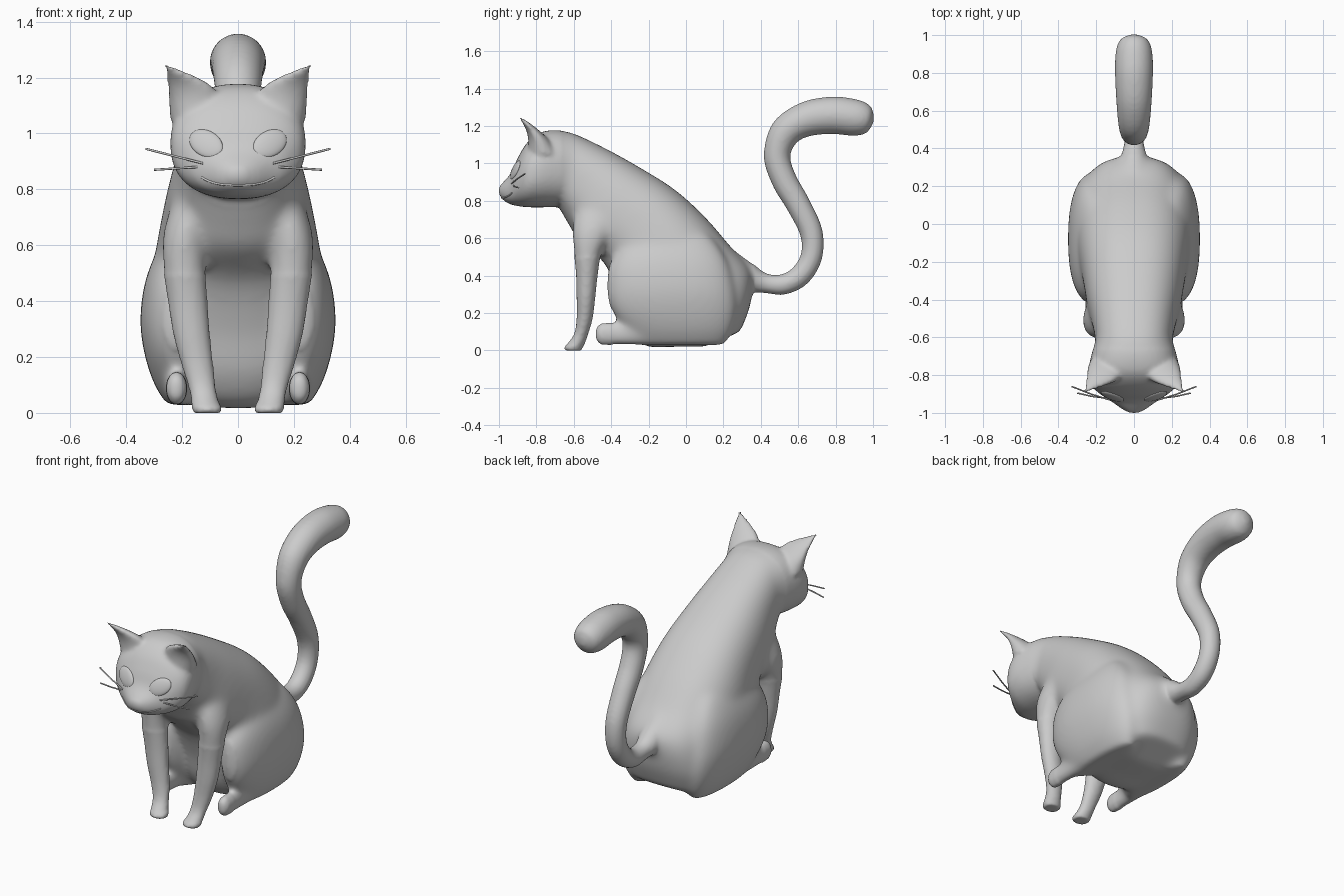
import bpy, bmesh, math
from mathutils import Vector, Quaternion

bm = bmesh.new()


def spline(a, b, c, d, t):
    return 0.5 * (2 * b + (c - a) * t + (2 * a - 5 * b + 4 * c - d) * t * t + (3 * b - a - 3 * c + d) * t ** 3)


def loft(sections, power=2.0, n=32, steps=5):
    """Closed skin through rings (centre, half-axis u, half-axis v), smoothly interpolated."""
    S = [[Vector(p) for p in s] for s in sections]
    S = [S[0]] + S + [S[-1]]
    rows = []
    for i in range(1, len(S) - 2):
        for k in range(steps):
            rows.append([spline(S[i - 1][j], S[i][j], S[i + 1][j], S[i + 2][j], k / steps) for j in range(3)])
    rows.append(S[-1])
    rings = []
    for c, u, v in rows:
        ring = []
        for k in range(n):
            a = 2 * math.pi * k / n
            ca, sa = math.cos(a), math.sin(a)
            ring.append(bm.verts.new(c + u * math.copysign(abs(ca) ** (2 / power), ca)
                                     + v * math.copysign(abs(sa) ** (2 / power), sa)))
        rings.append(ring)
    faces = [bm.faces.new(rings[0]), bm.faces.new(rings[-1])]
    for r, q in zip(rings, rings[1:]):
        for k in range(n):
            m = (k + 1) % n
            faces.append(bm.faces.new((r[k], r[m], q[m], q[k])))
    bmesh.ops.recalc_face_normals(bm, faces=faces)


# torso: back point (y, z), belly point (y, z), half width
torso = [(-0.66, 1.17, -0.70, 0.80, 0.19), (-0.60, 1.16, -0.665, 0.74, 0.20),
         (-0.43, 1.08, -0.625, 0.67, 0.22), (-0.25, 0.98, -0.57, 0.585, 0.248),
         (-0.06, 0.86, -0.44, 0.47, 0.275), (0.10, 0.715, -0.36, 0.30, 0.302),
         (0.23, 0.565, -0.31, 0.13, 0.315), (0.35, 0.42, -0.22, 0.025, 0.29),
         (0.345, 0.25, -0.05, 0.02, 0.265), (0.29, 0.10, 0.10, 0.02, 0.20)]
loft([((0, (a + c) / 2, (b + d) / 2), (w, 0, 0), (0, (a - c) / 2, (b - d) / 2))
      for a, b, c, d, w in torso], 2.4, 48)

# head: y, centre z, half width, half height
head = [(-0.58, 0.96, 0.19, 0.19), (-0.68, 0.972, 0.222, 0.205), (-0.78, 0.965, 0.242, 0.20),
        (-0.85, 0.938, 0.230, 0.172), (-0.90, 0.90, 0.18, 0.128), (-0.935, 0.865, 0.125, 0.085),
        (-0.975, 0.852, 0.07, 0.05), (-1.0, 0.855, 0.025, 0.02)]
loft([((0, y, z), (w, 0, 0), (0, 0, h)) for y, z, w, h in head], 2.3, 48)

# tail: y, z, radius along an S-shaped path
tail = [(0.24, 0.42, 0.11), (0.33, 0.39, 0.08), (0.42, 0.36, 0.053), (0.52, 0.353, 0.055), (0.61, 0.40, 0.058),
        (0.67, 0.50, 0.058), (0.67, 0.63, 0.061), (0.60, 0.78, 0.065), (0.525, 0.91, 0.068),
        (0.487, 1.04, 0.071), (0.53, 1.165, 0.083), (0.64, 1.235, 0.093), (0.78, 1.257, 0.1),
        (0.90, 1.245, 0.098), (0.965, 1.235, 0.08), (0.99, 1.23, 0.05), (1.003, 1.228, 0.012)]
rings = []
for i, (y, z, r) in enumerate(tail):
    p, q = tail[max(i - 1, 0)], tail[min(i + 1, len(tail) - 1)]
    t = Vector((0, q[0] - p[0], q[1] - p[1])).normalized()
    rings.append(((0, y, z), (r, 0, 0), (0, -t.z * r, t.y * r)))
loft(rings)

# front legs: x, y, z, half width, half depth
leg = [(0.15, -0.42, 0.84, 0.05, 0.09), (0.165, -0.47, 0.74, 0.075, 0.12), (0.19, -0.50, 0.63, 0.08, 0.108),
       (0.192, -0.525, 0.52, 0.076, 0.074), (0.180, -0.53, 0.40, 0.071, 0.058), (0.166, -0.535, 0.28, 0.066, 0.05),
       (0.145, -0.542, 0.17, 0.057, 0.043), (0.128, -0.56, 0.09, 0.049, 0.038), (0.118, -0.585, 0.04, 0.049, 0.046),
       (0.111, -0.601, 0.018, 0.056, 0.05), (0.11, -0.603, -0.001, 0.05, 0.045)]
# ears: x, y, z, half width, half depth
ear = [(0.142, -0.76, 1.05, 0.10, 0.085), (0.153, -0.785, 1.12, 0.095, 0.058), (0.173, -0.815, 1.17, 0.08, 0.037),
       (0.205, -0.845, 1.205, 0.052, 0.024), (0.237, -0.87, 1.23, 0.026, 0.014), (0.264, -0.892, 1.25, 0.006, 0.006)]
# thighs: height slices of a rounded haunch
thigh = [(0.17, -0.04, 0.68, 0.03, 0.08), (0.19, -0.08, 0.60, 0.086, 0.22), (0.21, -0.09, 0.48, 0.120, 0.31),
         (0.22, -0.08, 0.34, 0.130, 0.34), (0.218, -0.065, 0.22, 0.119, 0.335),
         (0.205, -0.04, 0.11, 0.098, 0.29), (0.19, -0.03, 0.028, 0.065, 0.24)]
# hind feet: y, half width, half height
foot = [(0.0, 0.06, 0.06), (-0.2, 0.045, 0.06), (-0.42, 0.038, 0.06), (-0.46, 0.034, 0.054), (-0.483, 0.018, 0.03)]
for s in (1, -1):
    for part, power in ((leg, 2), (ear, 2), (thigh, 2.3)):
        loft([((s * x, y, z), (w, 0, 0), (0, d, 0)) for x, y, z, w, d in part], power)
    loft([((s * 0.22, y, 0.088), (w, 0, 0), (0, 0, h)) for y, w, h in foot])

# fuse everything into one soft skin
me = bpy.data.meshes.new("cat_body")
bm.to_mesh(me)
bm.free()
body = bpy.data.objects.new("cat_body", me)
bpy.context.collection.objects.link(body)
rm = body.modifiers.new("fuse", 'REMESH')
rm.mode = 'VOXEL'
rm.voxel_size = 0.011
sm = body.modifiers.new("soften", 'SMOOTH')
sm.factor = 0.5
sm.iterations = 6
bpy.context.view_layer.objects.active = body
body.select_set(True)
bpy.ops.object.convert(target='MESH')
# melt haunches and shoulders into the trunk more strongly
trunk = body.vertex_groups.new(name="trunk")
trunk.add([v.index for v in body.data.vertices
           if -0.66 < v.co.y < 0.36 and v.co.z > 0.0 and (v.co.z > 0.5 or v.co.y > -0.40)], 1.0, 'REPLACE')
sm = body.modifiers.new("melt", 'SMOOTH')
sm.factor = 0.5
sm.iterations = 45
sm.vertex_group = "trunk"
bpy.ops.object.convert(target='MESH')
bpy.ops.object.shade_smooth()
bpy.context.view_layer.update()


def on_face(x, z):
    ok, p, n, _ = body.ray_cast(Vector((x, -2, z)), Vector((0, 1, 0)))
    return p, n


def strand(name, pts, r):
    cu = bpy.data.curves.new(name, 'CURVE')
    cu.dimensions = '3D'
    cu.bevel_depth = r
    cu.bevel_resolution = 2
    cu.use_fill_caps = True
    sp = cu.splines.new('POLY')
    sp.points.add(len(pts) - 1)
    for q, p in zip(sp.points, pts):
        q.co = (*p, 1)
    ob = bpy.data.objects.new(name, cu)
    bpy.context.collection.objects.link(ob)


# mouth line
strand("mouth", [on_face(0.13 * i / 12, 0.815 + 0.028 * (abs(i) / 12) ** 3)[0] for i in range(-12, 13)], 0.004)

for s, side in ((1, "left"), (-1, "right")):
    # almond eye lying on the face
    p, n = on_face(s * 0.115, 0.965)
    bpy.ops.mesh.primitive_uv_sphere_add(segments=32, ring_count=16, location=p - n * 0.004)
    eye = bpy.context.object
    eye.name = side + "_eye"
    eye.rotation_mode = 'QUATERNION'
    eye.rotation_quaternion = n.to_track_quat('Z', 'Y') @ Quaternion((0, 0, 1), s * 0.55)
    eye.scale = (0.068, 0.047, 0.015)
    bpy.ops.object.shade_smooth()
    # whiskers
    for k, (x, z, tip) in enumerate([(0.125, 0.893, (0.33, -0.86, 0.945)), (0.145, 0.880, (0.30, -0.895, 0.87))]):
        a = on_face(s * x, z)[0]
        b = Vector((s * tip[0], tip[1], tip[2]))
        strand(f"{side}_whisker_{k + 1}", [a, a.lerp(b, 0.5) + Vector((0, -0.004, 0)), b], 0.004)
